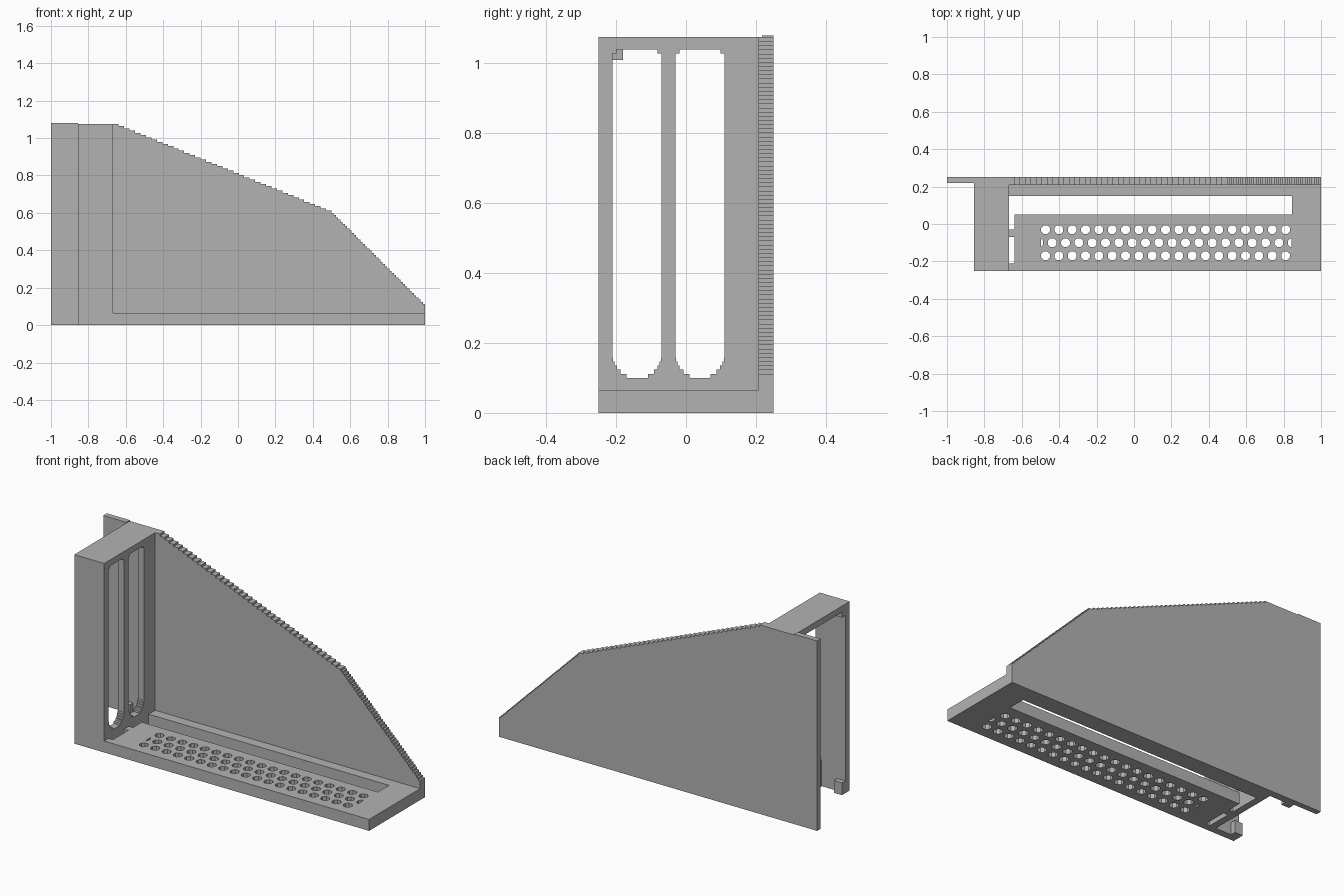
import bpy, bmesh, math
from mathutils import Matrix

cube = bpy.data.objects.get("Cube")
if cube:
    bpy.data.objects.remove(cube, do_unlink=True)

grey = bpy.data.materials.new("plain grey")
grey.use_nodes = True
GREY = (0.45, 0.45, 0.45, 1)
grey.diffuse_color = GREY
grey.node_tree.nodes["Principled BSDF"].inputs["Base Color"].default_value = GREY

# Rotations that turn a flat drawing so its thickness runs along an axis
TURN = {
    "x": Matrix(((0, 0, 1, 0), (1, 0, 0, 0), (0, 1, 0, 0), (0, 0, 0, 1))),
    "y": Matrix(((1, 0, 0, 0), (0, 0, -1, 0), (0, 1, 0, 0), (0, 0, 0, 1))),
    "z": Matrix.Identity(4),
}


def slab(name, loops, axis, lo, hi):
    """Fill an outline (with optional hole loops) and extrude it from lo to hi."""
    curve = bpy.data.curves.new(name + "_profile", "CURVE")
    curve.dimensions = "2D"
    curve.fill_mode = "BOTH"
    curve.extrude = (hi - lo) / 2
    for pts in loops:
        spline = curve.splines.new("POLY")
        spline.points.add(len(pts) - 1)
        for p, (u, v) in zip(spline.points, pts):
            p.co = (u, v, 0, 1)
        spline.use_cyclic_u = True
    temp = bpy.data.objects.new(name + "_profile", curve)
    bpy.context.scene.collection.objects.link(temp)
    graph = bpy.context.evaluated_depsgraph_get()
    mesh = bpy.data.meshes.new_from_object(temp.evaluated_get(graph))
    bpy.data.objects.remove(temp, do_unlink=True)

    mid = (lo + hi) / 2
    shift = Matrix.Translation([mid if a == axis else 0 for a in "xyz"])
    mesh.transform(shift @ TURN[axis])
    bm = bmesh.new()
    bm.from_mesh(mesh)
    bmesh.ops.remove_doubles(bm, verts=bm.verts, dist=1e-5)
    bmesh.ops.recalc_face_normals(bm, faces=bm.faces)
    for f in bm.faces:
        f.smooth = False
    bm.to_mesh(mesh)
    bm.free()
    mesh.materials.clear()
    mesh.materials.append(grey)
    obj = bpy.data.objects.new(name, mesh)
    bpy.context.scene.collection.objects.link(obj)
    return obj


def rect(u0, u1, v0, v1):
    return [(u0, v0), (u1, v0), (u1, v1), (u0, v1)]


def box(name, x0, x1, y0, y1, z0, z1):
    return slab(name, [rect(x0, x1, y0, y1)], "z", z0, z1)


def stairs(start, end, count):
    """Small flat treads running down from start to end."""
    pts = []
    dx, dz = (end[0] - start[0]) / count, (end[1] - start[1]) / count
    for i in range(count):
        x, z = start[0] + i * dx, start[1] + i * dz
        pts += [(x, z), (x + dx, z)]
    return pts


LEFT, WALL, TOP = -0.855, -0.667, 1.075
FRONT, BACK, PLATE = -0.25, 0.25, 0.208
FLOOR = 0.065

# Back plate with a stepped sloping top edge, and its thinner end flange
slope = stairs((WALL, TOP), (0.5, 0.6), 40) + stairs((0.5, 0.6), (1, 0.1), 42)
slab("back_plate", [[(LEFT, 0), (1, 0), (1, 0.1)] + slope[::-1] + [(LEFT, TOP)]],
     "y", PLATE, BACK)
box("back_flange", -1, LEFT, 0.218, BACK, 0, 1.08)

# Base tray: long cable slot, two notches by the wall, rows of drain holes
outline = [(WALL, FRONT), (1, FRONT), (1, PLATE), (WALL, PLATE),
           (WALL, 0.15), (0.845, 0.15), (0.845, 0.05), (-0.64, 0.05),
           (-0.64, -0.03), (WALL, -0.03), (WALL, -0.07), (-0.64, -0.07),
           (-0.64, -0.21), (WALL, -0.21)]
PITCH, RADIUS = 0.0713, 0.025
holes = []
for row, y in enumerate((-0.03, -0.1, -0.17)):
    shifted = row == 1
    for i in range(20 if shifted else 19):
        cx = -0.473 + PITCH * (i - 0.5 * shifted)
        ring = []
        for k in range(8):
            a = math.pi * (k + 0.5) / 4
            x = cx + RADIUS * math.cos(a)
            ring.append((min(max(x, -0.496), 0.843), y + RADIUS * math.sin(a)))
        # the row ends are trimmed, so drop repeated corners
        holes.append(list(dict.fromkeys((round(u, 4), round(v, 4)) for u, v in ring)))
slab("base_tray", [outline] + holes, "z", 0, FLOOR)


# Slotted wall: two tall openings with stepped round bottoms
def tall_slot(cy, half=0.07, bottom=0.1, top=1.04, step=0.0118):
    side = []
    for i in range(5):
        z = bottom + i * step
        drop = half - (i + 0.6) * step
        w = math.sqrt(half * half - drop * drop)
        side += [(w, z), (w, z + step)]
    z = side[-1][1]
    side += [(half, z), (half, top - step), (half - step, top - step), (half - step, top)]
    return [(cy + w, z) for w, z in side] + [(cy - w, z) for w, z in reversed(side)]


slab("slotted_wall", [rect(FRONT, PLATE, 0, TOP), tall_slot(-0.14), tall_slot(0.04)],
     "x", WALL - 0.04, WALL)

# Column front and cap, open towards the end
box("column_front", LEFT, WALL - 0.04, FRONT, -0.21, 0, TOP)
box("column_cap", LEFT, WALL - 0.04, -0.21, PLATE, 1.04, TOP)

# Small retaining hooks on the inside corners of the column opening
for side, y0, y1 in (("front", -0.21, -0.18), ("back", 0.178, PLATE)):
    box(side + "_lower_hook", LEFT, LEFT + 0.05, y0, y1, 0, 0.07)
    box(side + "_upper_hook", LEFT, LEFT + 0.05, y0, y1, 1.01, 1.04)
